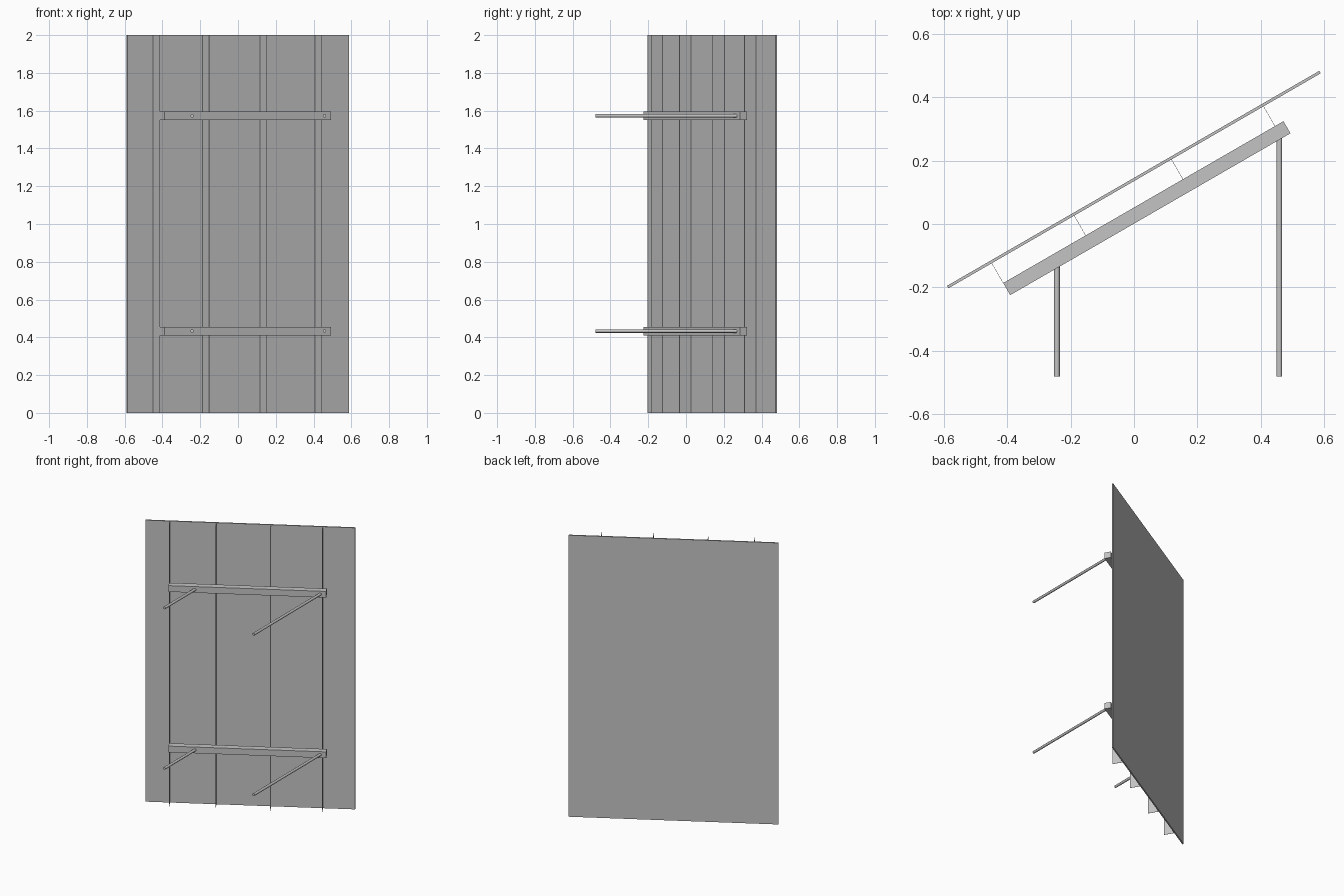
import bpy
import math
from mathutils import Matrix

if "Cube" in bpy.data.objects:
    bpy.data.objects.remove(bpy.data.objects["Cube"])

ANGLE = math.radians(30)
TURN = Matrix.Rotation(ANGLE, 4, 'Z')

grey = bpy.data.materials.new("plain_grey")
grey.diffuse_color = (0.55, 0.55, 0.55, 1)
grey.use_nodes = True
grey.node_tree.nodes["Principled BSDF"].inputs["Base Color"].default_value = grey.diffuse_color


def box(name, u, v, z):
    """Box given by ranges along the panel (u), across it (v) and up (z)."""
    bpy.ops.mesh.primitive_cube_add(size=1)
    ob = bpy.context.object
    ob.name = name
    size = [r[1] - r[0] for r in (u, v, z)]
    mid = [(r[0] + r[1]) / 2 for r in (u, v, z)]
    ob.data.transform(TURN @ Matrix.Translation(mid) @ Matrix.Diagonal((*size, 1)))
    ob.data.materials.append(grey)
    return ob


def rod(name, x, z, y0, y1, radius=0.009):
    """Round rod running front to back."""
    bpy.ops.mesh.primitive_cylinder_add(
        vertices=16, radius=radius, depth=y1 - y0,
        location=(x, (y0 + y1) / 2, z), rotation=(math.pi / 2, 0, 0))
    ob = bpy.context.object
    ob.name = name
    ob.data.materials.append(grey)
    bpy.ops.object.shade_smooth_by_angle()


# Tall slanted panel
box("panel", (-0.608, 0.747), (0.117, 0.126), (0, 2))

# Thin full-height fins on the front of the panel
for i, u in enumerate((-0.45, -0.15, 0.204, 0.539)):
    box(f"fin_{i + 1}", (u - 0.0006, u + 0.0006), (0.045, 0.118), (0, 2))

# Cross beams with two support rods each
for level, z in (("lower", 0.433), ("upper", 1.573)):
    box(f"{level}_beam", (-0.45, 0.57), (0.001, 0.045), (z - 0.022, z + 0.022))
    for side, x in (("left", -0.243), ("right", 0.458)):
        rod(f"{level}_{side}_rod", x, z, -0.48, x * math.tan(ANGLE) + 0.008)
